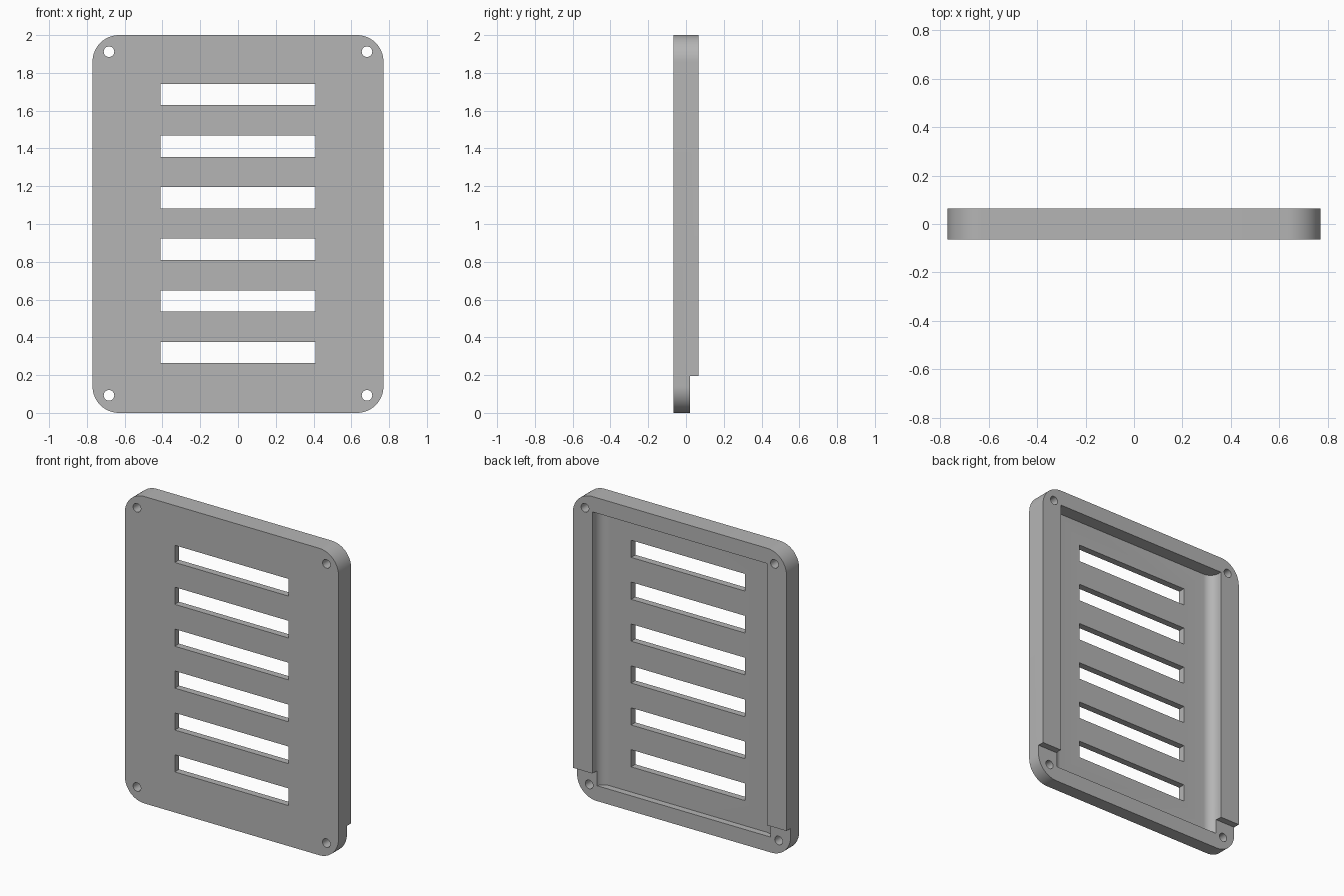
import bpy, bmesh, math
from mathutils import Vector

if "Cube" in bpy.data.objects:
    bpy.data.objects.remove(bpy.data.objects["Cube"], do_unlink=True)

W, H, T = 0.77, 2.0, 0.065          # half width, height, half thickness
STEP_Y, FLOOR_Y = 0.022, -0.021     # stepped back face, pocket floor
CORNER, FILLET = 0.14, 0.065

grey = bpy.data.materials.new("plain grey")
grey.use_nodes = True
grey.diffuse_color = (0.46, 0.46, 0.46, 1)
grey.node_tree.nodes["Principled BSDF"].inputs["Base Color"].default_value = grey.diffuse_color


def prism(name, points, direction):
    """Extrude a closed outline along a direction."""
    bm = bmesh.new()
    face = bm.faces.new([bm.verts.new(p) for p in points])
    new = bmesh.ops.extrude_face_region(bm, geom=[face])["geom"]
    verts = [v for v in new if isinstance(v, bmesh.types.BMVert)]
    bmesh.ops.translate(bm, verts=verts, vec=Vector(direction))
    bmesh.ops.recalc_face_normals(bm, faces=bm.faces)
    mesh = bpy.data.meshes.new(name)
    bm.to_mesh(mesh)
    bm.free()
    mesh.materials.append(grey)
    obj = bpy.data.objects.new(name, mesh)
    bpy.context.collection.objects.link(obj)
    return obj


def arc(cx, cy, r, start, sweep, n):
    return [(cx + r * math.cos(math.radians(start + sweep * i / n)),
             cy + r * math.sin(math.radians(start + sweep * i / n))) for i in range(n + 1)]


def box(name, x0, x1, y0, y1, z0, z1):
    return prism(name, [(x0, y0, z0), (x1, y0, z0), (x1, y1, z0), (x0, y1, z0)], (0, 0, z1 - z0))


def cut(target, cutter):
    cutter.hide_render = True
    mod = target.modifiers.new(cutter.name, "BOOLEAN")
    mod.operation, mod.solver, mod.object = "DIFFERENCE", "EXACT", cutter
    bpy.ops.object.select_all(action="DESELECT")
    bpy.context.view_layer.objects.active = target
    target.select_set(True)
    bpy.ops.object.modifier_apply(modifier=mod.name)
    bpy.data.objects.remove(cutter, do_unlink=True)


# Rounded rectangular plate
outline = []
for k, (sx, z) in enumerate([(1, H - CORNER), (-1, H - CORNER), (-1, CORNER), (1, CORNER)]):
    outline += arc(sx * (W - CORNER), z, CORNER, 90 * k, 90, 16)
cover = prism("vent_cover", [(x, -T, z) for x, z in outline], (0, 2 * T, 0))

# Lower back step
cut(cover, box("step_cutter", -1, 1, STEP_Y, 0.2, -0.1, 0.195))

# Back pocket with filleted side walls
INNER = 0.63
profile = arc(-INNER + FILLET, FLOOR_Y + FILLET, FILLET, 180, 90, 12)
profile += arc(INNER - FILLET, FLOOR_Y + FILLET, FILLET, 270, 90, 12)
profile += [(INNER, 0.2), (-INNER, 0.2)]
cut(cover, prism("pocket_cutter", [(x, y, 0.1) for x, y in profile], (0, 0, 1.8)))

# Vent slots
for i in range(6):
    z = 0.32 + 0.273 * i
    cut(cover, box("slot_cutter", -0.41, 0.41, -0.2, 0.2, z - 0.056, z + 0.056))

# Corner screw holes
for x in (-0.683, 0.683):
    for z in (0.093, 1.912):
        ring = arc(x, z, 0.028, 0, 360, 24)[:-1]
        cut(cover, prism("hole_cutter", [(a, -0.2, b) for a, b in ring], (0, 0.4, 0)))

bpy.ops.object.shade_smooth_by_angle(angle=math.radians(30))
